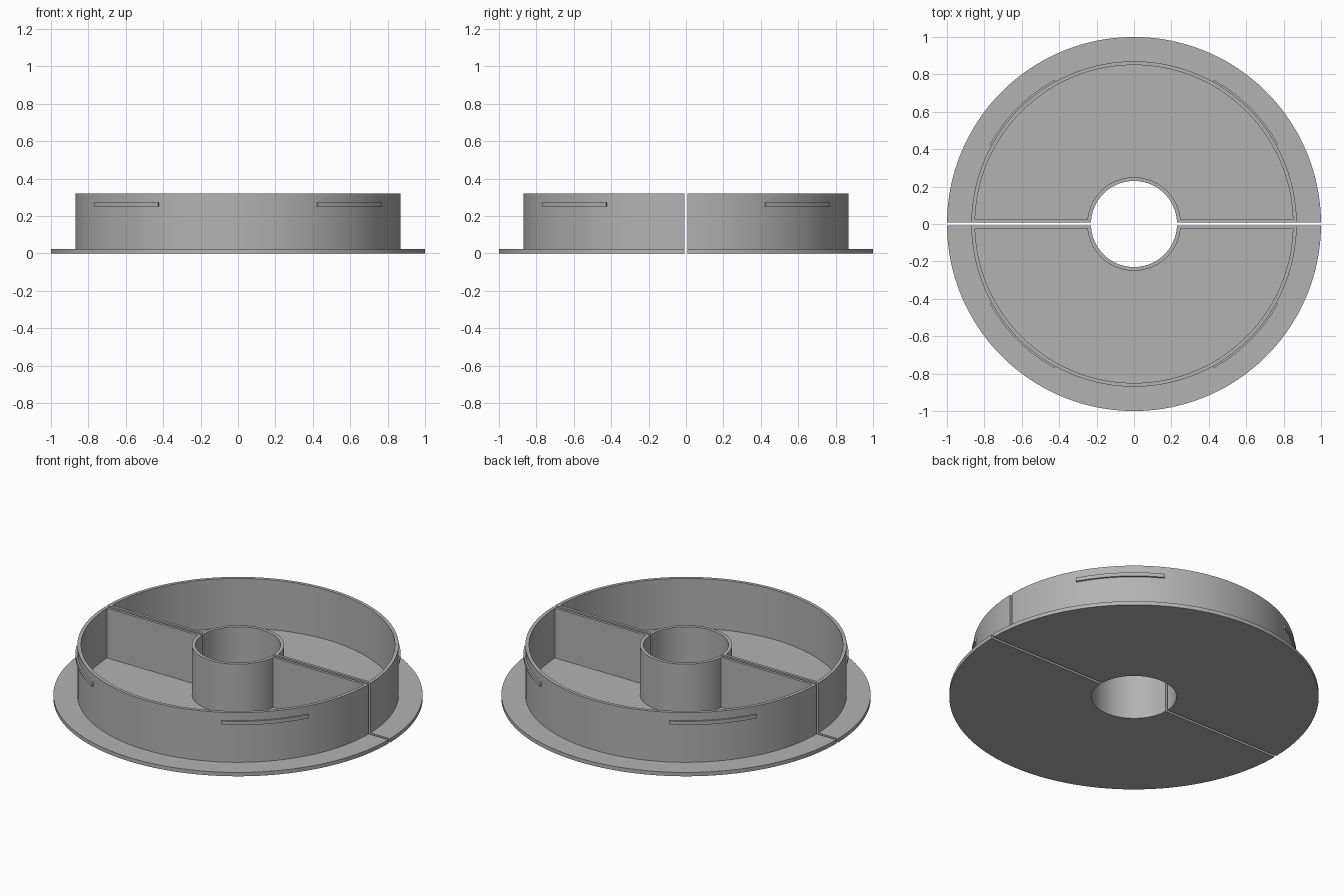
import bpy, bmesh
from math import sin, cos, asin, pi, radians

cube = bpy.data.objects.get("Cube")
if cube:
    bpy.data.objects.remove(cube)

grey = bpy.data.materials.new("plain grey")
grey.use_nodes = True
colour = (0.45, 0.45, 0.45, 1)
grey.diffuse_color = colour
grey.node_tree.nodes["Principled BSDF"].inputs["Base Color"].default_value = colour

STEPS = 72          # points along each half circle
GAP = 0.008         # half the slit between the trays
FLOOR, TOP = 0.023, 0.32


def arc(radius, start, end, count):
    return [(radius * cos(start + (end - start) * i / (count - 1)),
             radius * sin(start + (end - start) * i / (count - 1))) for i in range(count)]


def half_ring(outer, inner, edge):
    """Closed half-ring outline whose straight sides lie at y = edge."""
    a, b = asin(edge / outer), asin(edge / inner)
    return arc(outer, a, pi - a, STEPS) + arc(inner, pi - b, b, STEPS)


def loft(name, layers, turn):
    """Stack outlines into a closed skin, capped by strips across both arcs."""
    bm = bmesh.new()
    rings = [[bm.verts.new((x, y, z)) for x, y in pts] for pts, z in layers]
    n = len(rings[0])
    for low, high in zip(rings, rings[1:]):
        for i in range(n):
            j = (i + 1) % n
            bm.faces.new((low[i], low[j], high[j], high[i]))
    for ring, up in ((rings[0], False), (rings[-1], True)):
        for i in range(n // 2 - 1):
            quad = [ring[i], ring[i + 1], ring[n - 2 - i], ring[n - 1 - i]]
            bm.faces.new(quad if up else quad[::-1])
    flat = [f for f in bm.faces if f.calc_area() < 1e-7]
    bmesh.ops.delete(bm, geom=flat, context='FACES')
    bmesh.ops.remove_doubles(bm, verts=bm.verts, dist=1e-5)
    mesh = bpy.data.meshes.new(name)
    bm.to_mesh(mesh)
    bm.free()
    mesh.materials.append(grey)
    obj = bpy.data.objects.new(name, mesh)
    bpy.context.collection.objects.link(obj)
    obj.rotation_euler.z = turn
    bpy.ops.object.select_all(action='DESELECT')
    obj.select_set(True)
    bpy.context.view_layer.objects.active = obj
    bpy.ops.object.shade_smooth_by_angle(angle=radians(30))
    return obj


# Two half trays: flange, rim wall, hub wall, dividers and pocket floor
flange = half_ring(1.0, 0.23, GAP)
rim = half_ring(0.87, 0.23, GAP)
pocket = half_ring(0.85, 0.25, 0.024)
for side, turn in (("back", 0), ("front", pi)):
    loft(side + "_half_tray",
         [(flange, 0), (flange, FLOOR), (rim, FLOOR), (rim, TOP),
          (pocket, TOP), (pocket, FLOOR)], turn)

# Four raised locking ribs around the rim
start, end = radians(29), radians(61)
rib = arc(0.88, start, end, 16) + arc(0.862, end, start, 16)
for k, place in enumerate(("back_left", "back_right", "front_right", "front_left")):
    loft(place + "_locking_rib", [(rib, 0.25), (rib, 0.272)], k * pi / 2)
